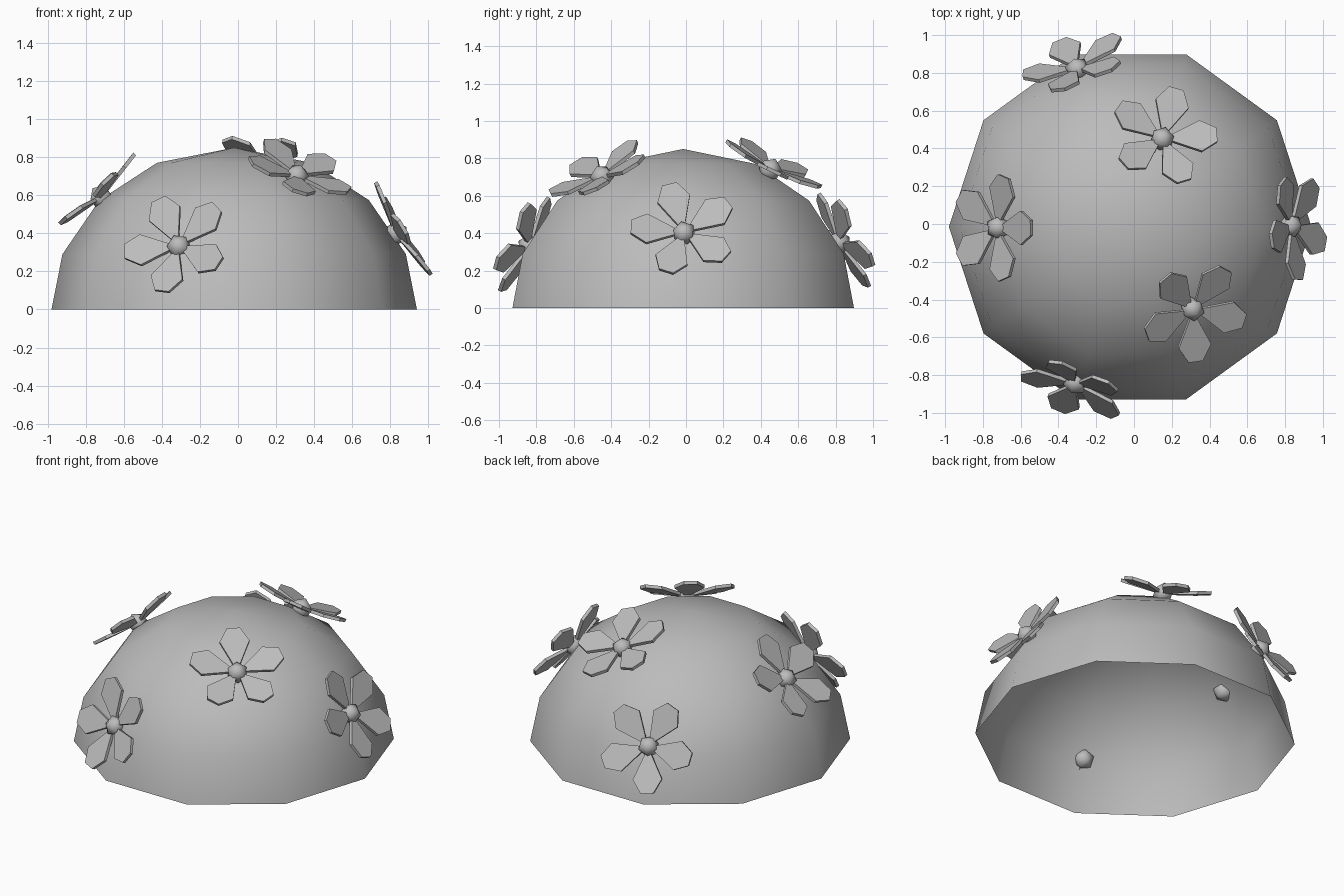
import bpy, bmesh, math
from mathutils import Vector, Matrix

old = bpy.data.objects.get("Cube")
if old:
    bpy.data.objects.remove(old, do_unlink=True)

grey = bpy.data.materials.new("plain grey")
grey.use_nodes = True
COLOUR = (0.5, 0.5, 0.5, 1)
grey.diffuse_color = COLOUR
grey.node_tree.nodes["Principled BSDF"].inputs["Base Color"].default_value = COLOUR


def add_object(name, bm, smooth=False):
    bmesh.ops.recalc_face_normals(bm, faces=bm.faces)
    mesh = bpy.data.meshes.new(name)
    bm.to_mesh(mesh)
    bm.free()
    mesh.materials.append(grey)
    for face in mesh.polygons:
        face.use_smooth = smooth
    obj = bpy.data.objects.new(name, mesh)
    bpy.context.collection.objects.link(obj)
    return obj


# Dome: ten-sided open half ball
RADIUS, HEIGHT = 0.96, 0.85
MIDDLE = Vector((-0.02, -0.015, 0))
SIDES = 10
bm = bmesh.new()
rings = []
for lift in (0, 20, 42.5, 65):
    a = math.radians(lift)
    r, z = RADIUS * math.cos(a), HEIGHT * math.sin(a)
    rings.append([bm.verts.new(MIDDLE + Vector((r * math.cos(k * math.tau / SIDES),
                                                r * math.sin(k * math.tau / SIDES), z)))
                  for k in range(SIDES)])
top = bm.verts.new(MIDDLE + Vector((0, 0, HEIGHT)))
for k in range(SIDES):
    n = (k + 1) % SIDES
    for low, high in zip(rings, rings[1:]):
        bm.faces.new((low[k], low[n], high[n], high[k]))
    bm.faces.new((rings[-1][k], rings[-1][n], top))
add_object("dome", bm, smooth=True)


# Petal outline: distance from the flower centre and half width
OUTLINE = [(0.05, 0.02), (0.2, 0.09), (0.285, 0.04)]
THICK = 0.02
CUP = 0.16


def add_petals(bm):
    edge = OUTLINE + [(r, -w) for r, w in reversed(OUTLINE)]
    for k in range(5):
        spin = Matrix.Rotation(k * math.tau / 5, 3, "Z")
        lower, upper = ([bm.verts.new(spin @ Vector((r, w, CUP * r + h))) for r, w in edge]
                        for h in (-THICK / 2, THICK / 2))
        bm.faces.new(upper)
        bm.faces.new(lower[::-1])
        for i in range(len(edge)):
            j = (i + 1) % len(edge)
            bm.faces.new((lower[i], lower[j], upper[j], upper[i]))


def flower(name, centre, toward, axis):
    """Place a flower on the dome; one petal points toward, slid along axis onto the surface."""
    centre, toward, axis = Vector(centre), Vector(toward), Vector(axis)
    rel = centre - MIDDLE
    normal = Vector((rel.x / RADIUS ** 2, rel.y / RADIUS ** 2, rel.z / HEIGHT ** 2)).normalized()
    along = (toward - axis * (toward.dot(normal) / axis.dot(normal))).normalized()
    place = Matrix((along, normal.cross(along), normal)).transposed().to_4x4()
    place.translation = centre

    bm = bmesh.new()
    add_petals(bm)
    add_object(name + "_petals", bm).matrix_world = place

    bm = bmesh.new()
    bmesh.ops.create_icosphere(bm, subdivisions=1, radius=0.065)
    add_object(name + "_centre", bm, smooth=True).matrix_world = place


# Six flowers scattered over the dome
X, Y, Z = (1, 0, 0), (0, 1, 0), (0, 0, 1)
flower("front_flower", (-0.31, -0.84, 0.33), (-0.98, 0, -0.17), Y)
flower("upper_front_flower", (0.31, -0.45, 0.7), (0, -1, 0), Z)
flower("right_flower", (-0.72, -0.02, 0.59), (1, 0, 0), Z)
flower("left_flower", (0.83, -0.01, 0.4), (0, -1, 0.03), X)
flower("upper_back_flower", (0.15, 0.45, 0.74), (0.26, 0.97, 0), Z)
flower("back_flower", (-0.3, 0.82, 0.35), (-0.16, -0.27, 0), Z)
